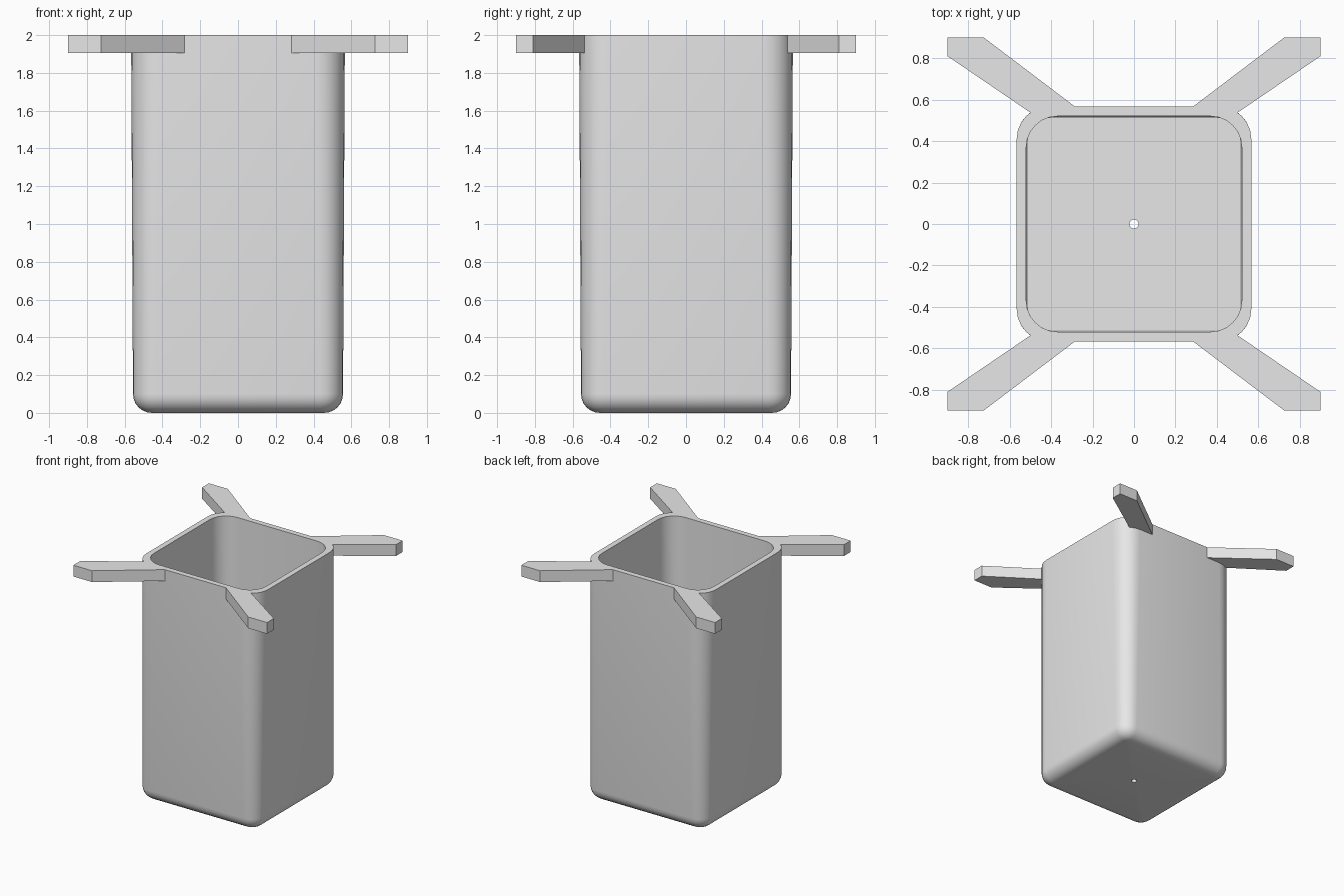
import bpy, bmesh
from math import sin, cos, pi, radians

cube = bpy.data.objects.get("Cube")
if cube:
    bpy.data.objects.remove(cube, do_unlink=True)

grey = bpy.data.materials.new("light_grey")
grey.use_nodes = True
grey.diffuse_color = (0.8, 0.8, 0.8, 1)
grey.node_tree.nodes["Principled BSDF"].inputs["Base Color"].default_value = (0.8, 0.8, 0.8, 1)


def finish(bm, name):
    bmesh.ops.recalc_face_normals(bm, faces=bm.faces)
    mesh = bpy.data.meshes.new(name)
    bm.to_mesh(mesh)
    bm.free()
    mesh.materials.append(grey)
    obj = bpy.data.objects.new(name, mesh)
    bpy.context.collection.objects.link(obj)
    return obj


def rounded_square(bm, half, radius, z, steps=6):
    """Ring of vertices around a square with rounded corners."""
    c = half - radius
    ring = []
    for k, (sx, sy) in enumerate([(1, 1), (-1, 1), (-1, -1), (1, -1)]):
        for i in range(steps + 1):
            a = (k + i / steps) * pi / 2
            ring.append(bm.verts.new((sx * c + radius * cos(a), sy * c + radius * sin(a), z)))
    return ring


# Tapered container: outer fillet, rim, inner wall, floor and drain hole
FILLET, HOLE, FLOOR = 0.1, 0.022, 0.05
sections = [(HOLE, HOLE, 0)]
for i in range(7):
    a = i / 6 * pi / 2
    inset = FILLET * (1 - sin(a))
    sections.append((0.556 - inset, 0.12 - inset, FILLET * (1 - cos(a))))
sections += [(0.566, 0.155, 2), (0.52, 0.15, 2), (0.515, 0.13, FLOOR), (HOLE, HOLE, FLOOR)]

bm = bmesh.new()
rings = [rounded_square(bm, *s) for s in sections]
for lower, upper in zip(rings, rings[1:] + rings[:1]):
    n = len(lower)
    for i in range(n):
        j = (i + 1) % n
        bm.faces.new((lower[i], lower[j], upper[j], upper[i]))
bmesh.ops.remove_doubles(bm, verts=bm.verts, dist=0.0005)
container = finish(bm, "container")
bpy.ops.object.select_all(action="DESELECT")
container.select_set(True)
bpy.context.view_layer.objects.active = container
bpy.ops.object.shade_smooth_by_angle(angle=radians(30))

# Four flat diagonal support arms level with the rim
OUTLINE = [(0.284, 0.566), (0.30, 0.555), (0.42, 0.54), (0.496, 0.535),
           (0.9, 0.81), (0.9, 0.9), (0.725, 0.9)]
for name, sx, sy in [("front_left_arm", 1, -1), ("front_right_arm", -1, -1),
                     ("back_left_arm", 1, 1), ("back_right_arm", -1, 1)]:
    bm = bmesh.new()
    base = bm.faces.new([bm.verts.new((sx * x, sy * y, 1.905)) for x, y in OUTLINE])
    top = bmesh.ops.extrude_face_region(bm, geom=[base], use_keep_orig=True)["geom"]
    bmesh.ops.translate(bm, vec=(0, 0, 0.095),
                        verts=[v for v in top if isinstance(v, bmesh.types.BMVert)])
    finish(bm, name)
